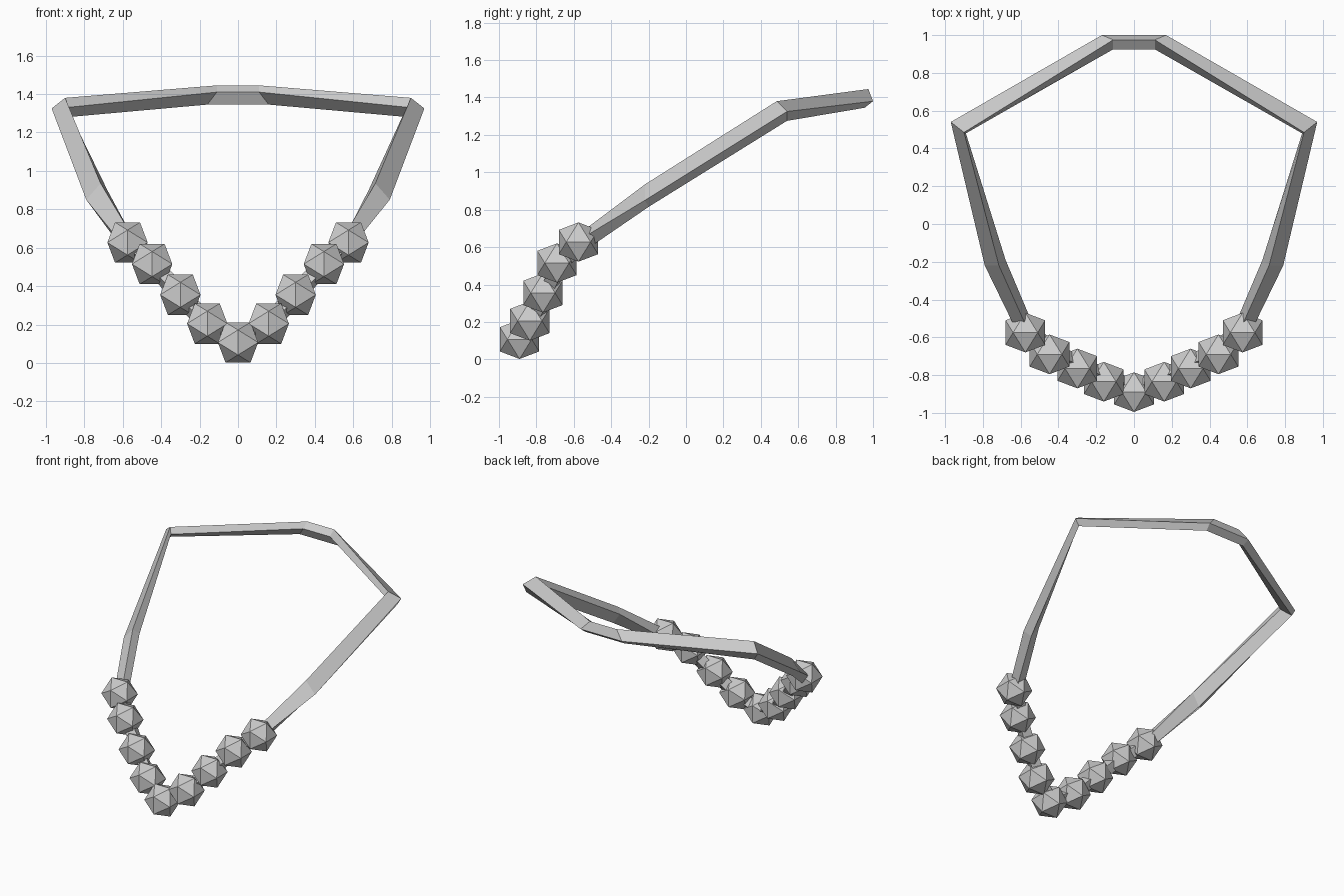
import bpy, bmesh
from mathutils import Vector

cube = bpy.data.objects.get("Cube")
if cube:
    bpy.data.objects.remove(cube, do_unlink=True)

mat = bpy.data.materials.new("light_grey")
mat.use_nodes = True
grey = (0.6, 0.6, 0.6, 1)
mat.diffuse_color = grey
mat.node_tree.nodes["Principled BSDF"].inputs["Base Color"].default_value = grey


def finish(bm, name):
    bmesh.ops.recalc_face_normals(bm, faces=bm.faces)
    mesh = bpy.data.meshes.new(name)
    bm.to_mesh(mesh)
    bm.free()
    mesh.materials.append(mat)
    obj = bpy.data.objects.new(name, mesh)
    bpy.context.collection.objects.link(obj)
    return obj


def flip(p):
    return Vector((-p[0], p[1], p[2]))


# Bead centres from the front middle out to the left end
centres = [Vector(c) for c in ((0, -0.89, 0.107), (0.16, -0.835, 0.205), (0.30, -0.765, 0.355),
                               (0.447, -0.69, 0.515), (0.575, -0.575, 0.627))]

# Icosahedral beads, each with an edge lying along x on top
SHORT, LONG = 0.065, 0.105


def bead(name, centre):
    bm = bmesh.new()
    for a in (-SHORT, SHORT):
        for b in (-LONG, LONG):
            for p in ((a, 0, b), (0, b, a), (b, a, 0)):
                bm.verts.new(centre + Vector(p))
    bmesh.ops.convex_hull(bm, input=bm.verts)
    finish(bm, name)


for i, c in enumerate(centres):
    bead(f"bead_left_{i}" if i else "bead_middle", c)
    if i:
        bead(f"bead_right_{i}", flip(c))

# Strand: four-sided sections (top, outer, bottom, inner) through the beads
sections = []
for i, c in enumerate(centres):
    before = centres[i - 1] if i else flip(centres[1])
    after = centres[min(i + 1, len(centres) - 1)]
    tangent = (after - before).normalized()
    out = Vector((c.x, c.y, 0))
    out = (out - tangent * out.dot(tangent)).normalized()
    up = out.cross(tangent)
    if up.z < 0:
        up = -up
    mid = c + Vector((0, 0.02, 0))
    sections.append([mid + d * 0.05 for d in (up, out, -up, -out)])

# Strap: side bend, rear corner and back of the neck
sections += [
    [(0.715, -0.22, 0.935), (0.79, -0.22, 0.85), (0.74, -0.20, 0.815), (0.68, -0.19, 0.90)],
    [(0.90, 0.485, 1.38), (0.97, 0.54, 1.325), (0.94, 0.54, 1.275), (0.89, 0.48, 1.33)],
    [(0.11, 0.975, 1.445), (0.17, 1.0, 1.38), (0.16, 0.955, 1.345), (0.11, 0.925, 1.41)],
]
loop = sections + [[flip(p) for p in s] for s in reversed(sections[1:])]

bm = bmesh.new()
rings = [[bm.verts.new(p) for p in s] for s in loop]
for i, ring in enumerate(rings):
    nxt = rings[(i + 1) % len(rings)]
    for j in range(4):
        k = (j + 1) % 4
        bm.faces.new((ring[j], ring[k], nxt[k], nxt[j]))
finish(bm, "necklace_strap")
